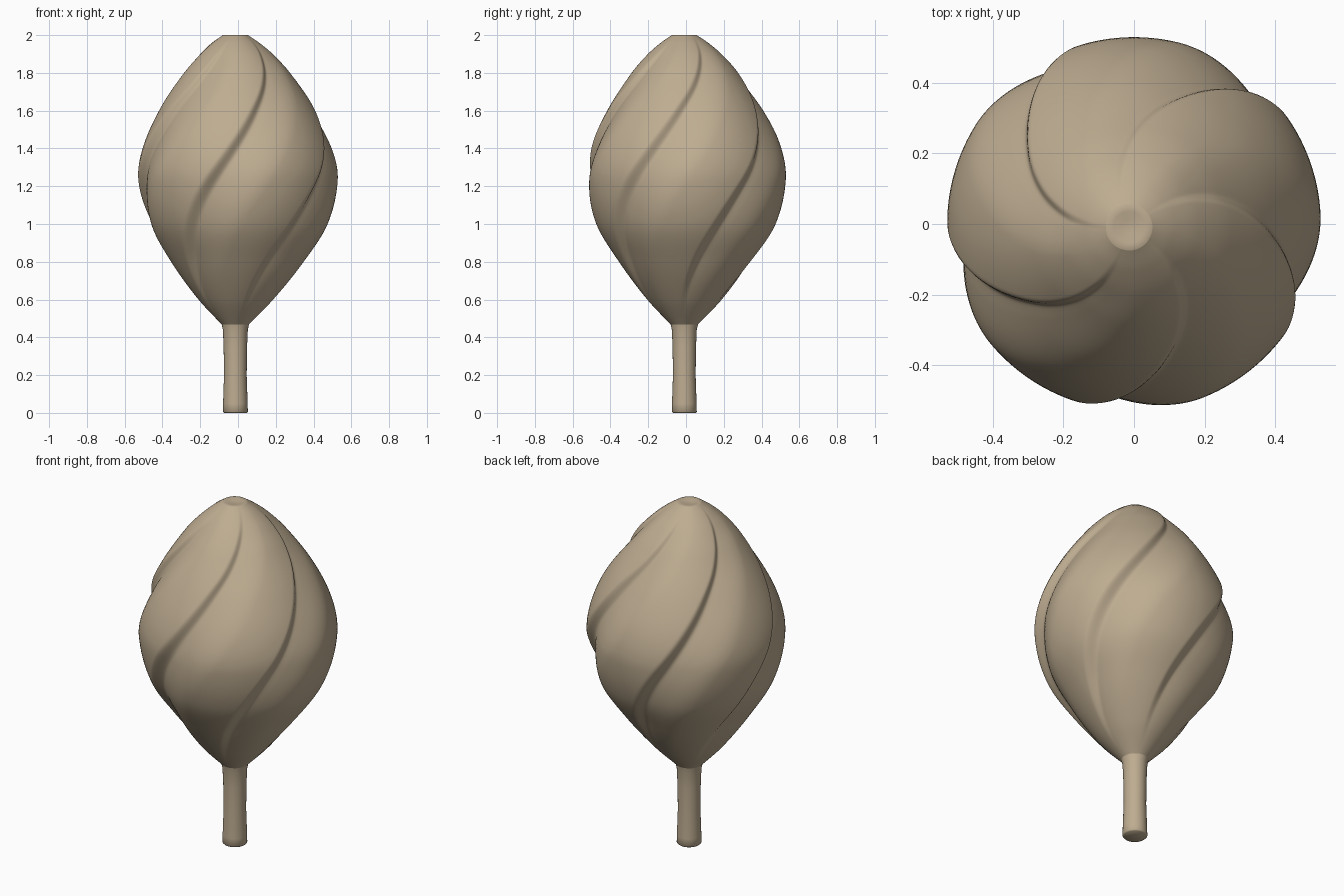
import bpy, bmesh, math

if "Cube" in bpy.data.objects:
    bpy.data.objects.remove(bpy.data.objects["Cube"])

PETALS, PER_PETAL, ROWS = 5, 56, 110
OFF = (-0.014, -0.009)   # stem and tip sit slightly off centre

# height, radius of the bud / height, seam angle in degrees / height, stem radius
BUD = [(.46, .064), (.6, .198), (.8, .352), (1.0, .475), (1.23, .528), (1.4, .505),
       (1.6, .416), (1.8, .283), (1.9, .195), (1.96, .125), (2.0, .066)]
TWIST = [(.46, -78), (.65, -70), (.85, -59), (1.1, -43), (1.3, -28), (1.6, -4),
         (1.75, 11), (1.85, 21), (2.0, 36)]
STEM = [(0, .06), (.006, .066), (.05, .065), (.2, .06), (.35, .062), (.44, .066), (.48, .075)]

taupe = bpy.data.materials.new("taupe")
taupe.diffuse_color = (.515, .415, .285, 1)
taupe.use_nodes = True
taupe.node_tree.nodes["Principled BSDF"].inputs["Base Color"].default_value = taupe.diffuse_color


def sample(pts, z):
    """Smooth curve through a few points."""
    n = len(pts)

    def slope(i):
        a, b = pts[max(i - 1, 0)], pts[min(i + 1, n - 1)]
        return (b[1] - a[1]) / (b[0] - a[0])
    i = 0
    while i < n - 2 and z > pts[i + 1][0]:
        i += 1
    (x0, y0), (x1, y1) = pts[i], pts[i + 1]
    h = x1 - x0
    t = min(max((z - x0) / h, 0), 1)
    return ((2*t**3 - 3*t**2 + 1) * y0 + (t**3 - 2*t**2 + t) * h * slope(i)
            + (3*t**2 - 2*t**3) * y1 + (t**3 - t**2) * h * slope(i + 1))


def smooth(t):
    t = min(max(t, 0), 1)
    return t * t * (3 - 2 * t)


def petal_height(u):
    """0 in the groove, soft rise over the petal, rounded lip at its end."""
    if u < .87:
        return smooth((u + .06) / .5) * .96 + .04 * smooth(u / .1)
    t = (u - .87) / .13
    return 1 - (1 - .96 * smooth(.06 / .5)) * smooth(t)


def loft(name, rings):
    """Skin a stack of closed rings and cap both ends."""
    bm = bmesh.new()
    loops = [[bm.verts.new(p) for p in ring] for ring in rings]
    for a, b in zip(loops, loops[1:]):
        n = len(a)
        for i in range(n):
            j = (i + 1) % n
            bm.faces.new((a[i], a[j], b[j], b[i]))
    bm.faces.new(loops[0][::-1])
    bm.faces.new(loops[-1])
    me = bpy.data.meshes.new(name)
    bm.to_mesh(me)
    bm.free()
    me.materials.append(taupe)
    ob = bpy.data.objects.new(name, me)
    bpy.context.collection.objects.link(ob)
    bpy.ops.object.select_all(action='DESELECT')
    ob.select_set(True)
    bpy.context.view_layer.objects.active = ob
    bpy.ops.object.shade_smooth_by_angle(angle=math.radians(75))
    return ob


# Closed bud of five spiralling, overlapping petals
rings = []
for k in range(ROWS + 1):
    z = .46 + 1.54 * (1 - math.cos(math.pi * k / ROWS)) / 2
    R = sample(BUD, z)
    depth = .085 * smooth((z - .46) / .4) * smooth((2.04 - z) / .2)
    shift = 1 - smooth((R - .06) / .47)
    ring = []
    for i in range(PETALS * PER_PETAL):
        u = (i % PER_PETAL) / PER_PETAL
        # the visible lip lies at about 95 percent of each petal
        a = math.radians(sample(TWIST, z)) + 2 * math.pi * (i / PER_PETAL + .05) / PETALS
        r = R * (1 - depth * (1 - petal_height(u)))
        ring.append((OFF[0] * shift + r * math.cos(a), OFF[1] * shift + r * math.sin(a), z))
    rings.append(ring)
# shallow dimple at the tip
angles = [math.atan2(p[1] - OFF[1], p[0] - OFF[0]) for p in rings[-1]]
for r, z in ((.045, 2.0), (.02, 1.994)):
    rings.append([(OFF[0] + r * math.cos(t), OFF[1] + r * math.sin(t), z) for t in angles])
loft("bud", rings)

# Stem with a slight waist
loft("stem", [[(OFF[0] + r * math.cos(2 * math.pi * i / 48),
                OFF[1] + r * math.sin(2 * math.pi * i / 48), z) for i in range(48)]
              for z, r in STEM])
